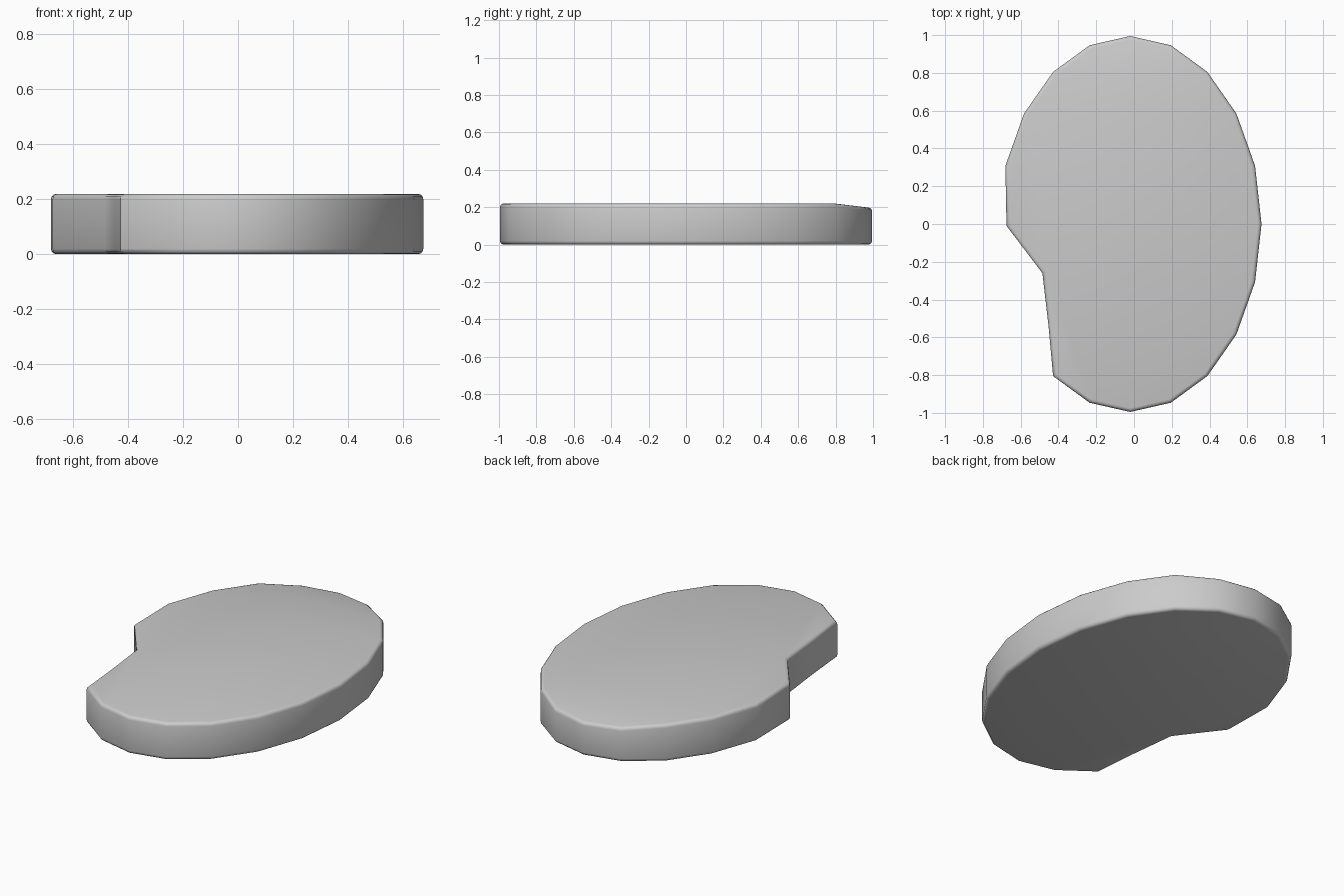
import bpy, bmesh, math
from mathutils import Vector

if "Cube" in bpy.data.objects:
    bpy.data.objects.remove(bpy.data.objects["Cube"])

SIDES, HEIGHT, BEVEL, STEPS = 20, 0.22, 0.02, 3

# Twenty-sided oval outline (counter-clockwise), with a notch in the left side
notch = {10: (-0.675, -0.01), 11: (-0.485, -0.26), 12: (-0.452, -0.545)}
outline = []
for i in range(SIDES):
    a = 2 * math.pi * i / SIDES
    p = notch.get(i, (-0.02 + 0.695 * math.cos(a), 0.995 * math.sin(a)))
    outline.append(Vector(p))


def inset(i, d):
    """Outline point i moved inward by d with a mitred corner."""
    p, q, r = outline[i - 1], outline[i], outline[(i + 1) % SIDES]
    e, f = (q - p).normalized(), (r - q).normalized()
    n1, n2 = Vector((-e.y, e.x)), Vector((-f.y, f.x))
    return q + (n1 + n2) * (d / (1 + n1.dot(n2)))


# Rounded rim section: (inset, height) from bottom to top
arc = [math.pi / 2 * k / STEPS for k in range(STEPS + 1)]
lower = [(BEVEL * (1 - math.sin(t)), BEVEL * (1 - math.cos(t))) for t in arc]
section = lower + [(d, HEIGHT - z) for d, z in reversed(lower)]

bm = bmesh.new()
rings = []
for k, (d, z) in enumerate(section):
    ring = []
    for i in range(SIDES):
        p = inset(i, d)
        # the upper rim dips slightly at the back
        drop = max(0, outline[i].y - 0.81) * 0.12 if k > STEPS else 0
        ring.append(bm.verts.new((p.x, p.y, z - drop)))
    rings.append(ring)
for a, b in zip(rings, rings[1:]):
    for i in range(SIDES):
        j = (i + 1) % SIDES
        bm.faces.new((a[i], a[j], b[j], b[i]))

# Flat underside, main top and the dipping back strips
bm.faces.new(rings[0][::-1])
top = rings[-1]
bm.faces.new(top[7:] + top[:4])
bm.faces.new((top[3], top[4], top[6], top[7]))
bm.faces.new((top[4], top[5], top[6]))
bmesh.ops.recalc_face_normals(bm, faces=bm.faces)

mesh = bpy.data.meshes.new("notched_oval_slab")
bm.to_mesh(mesh)
bm.free()
slab = bpy.data.objects.new("notched_oval_slab", mesh)
bpy.context.collection.objects.link(slab)
bpy.context.view_layer.objects.active = slab
slab.select_set(True)
bpy.ops.object.shade_smooth_by_angle(angle=math.radians(35))
